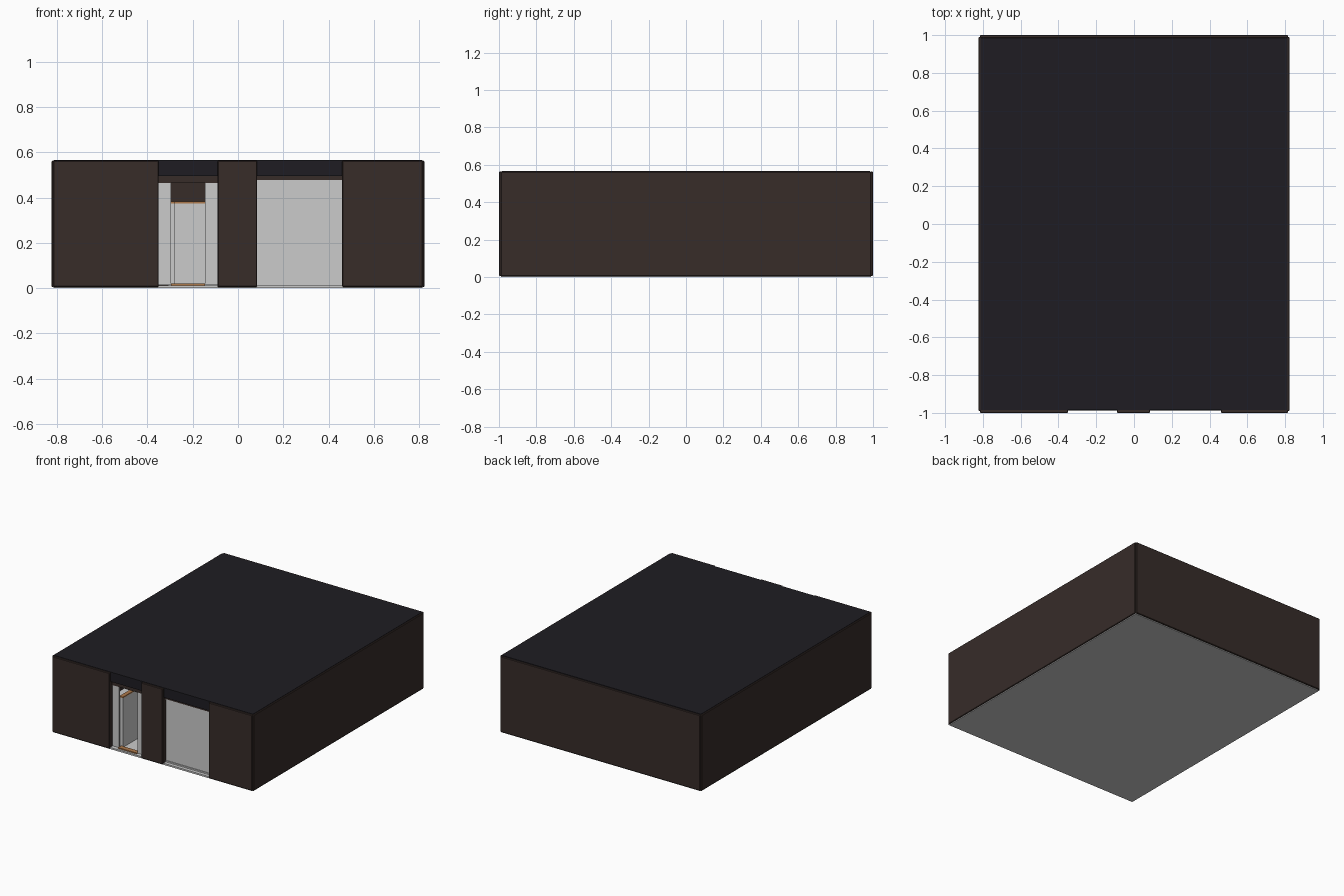
import bpy
import bmesh
from mathutils import Vector

if "Cube" in bpy.data.objects:
    bpy.data.objects.remove(bpy.data.objects["Cube"])


def material(name, rgb):
    m = bpy.data.materials.new(name)
    m.diffuse_color = (*rgb, 1)
    m.use_nodes = True
    m.node_tree.nodes["Principled BSDF"].inputs["Base Color"].default_value = m.diffuse_color
    return m


BROWN = material("dark_brown", (0.038, 0.025, 0.022))
DARK = material("roof_dark", (0.013, 0.012, 0.016))
WOOD = material("wood", (0.42, 0.19, 0.07))


def box(name, x, y, z, mat=None, bevel=0):
    """Box from (min, max) ranges on each axis."""
    lo, hi = (Vector(p) for p in zip(x, y, z))
    bm = bmesh.new()
    bmesh.ops.create_cube(bm, size=1)
    for v in bm.verts:
        v.co = [(a + b) / 2 + c * (b - a) for a, b, c in zip(lo, hi, v.co)]
    me = bpy.data.meshes.new(name)
    bm.to_mesh(me)
    bm.free()
    ob = bpy.data.objects.new(name, me)
    bpy.context.collection.objects.link(ob)
    if mat:
        me.materials.append(mat)
    if bevel:
        mod = ob.modifiers.new("bevel", 'BEVEL')
        mod.width = bevel
        mod.segments = 1
    return ob


# Ground slab and roof slab
box("floor_slab", (-0.815, 0.815), (-0.99, 0.99), (0, 0.012))
box("roof", (-0.812, 0.812), (-0.985, 0.985), (0.495, 0.566), DARK)

# Outer walls
WALL_Z = (0.006, 0.563)
for side, s in (("left", -1), ("right", 1)):
    box(f"{side}_wall", sorted((s * 0.808, s * 0.823)), (-0.99, 0.99), WALL_Z, BROWN, 0.003)
box("back_wall", (-0.815, 0.815), (0.985, 1.0), WALL_Z, BROWN, 0.003)

# Front wall panels, standing proud of the roof edge
for name, x in (("front_left_wall", (-0.815, -0.35)),
                ("front_pier", (-0.09, 0.085)),
                ("front_right_wall", (0.46, 0.815))):
    box(name, x, (-1.0, -0.955), WALL_Z, BROWN, 0.003)

# Headers under the roof at both openings
box("door_header", (-0.35, -0.09), (-0.97, -0.95), (0.465, 0.496), BROWN)
box("window_header", (0.085, 0.46), (-0.97, -0.95), (0.478, 0.496), BROWN)

# Large window with its frame rails
box("window_panel", (0.085, 0.46), (-0.96, -0.95), (0.02, 0.47))
for name, z in (("window_sill", (0.01, 0.022)), ("window_top_rail", (0.468, 0.479))):
    box(name, (0.085, 0.46), (-0.965, -0.945), z)

# Side lights flanking the open doorway
for side, x in (("left", (-0.35, -0.295)), ("right", (-0.145, -0.09))):
    box(f"{side}_side_light", x, (-0.965, -0.955), (0.015, 0.466))

# Wooden threshold and the low corridor walls with wooden caps
box("threshold", (-0.295, -0.145), (-0.975, -0.94), (0.01, 0.02), WOOD)
for name, x, y in (("corridor_wall", (-0.31, -0.28), (-0.94, -0.5)),
                   ("cross_wall", (-0.31, 0.08), (-0.5, -0.47))):
    box(name, x, y, (0.012, 0.374))
    box(name + "_cap", x, y, (0.374, 0.382), WOOD)
